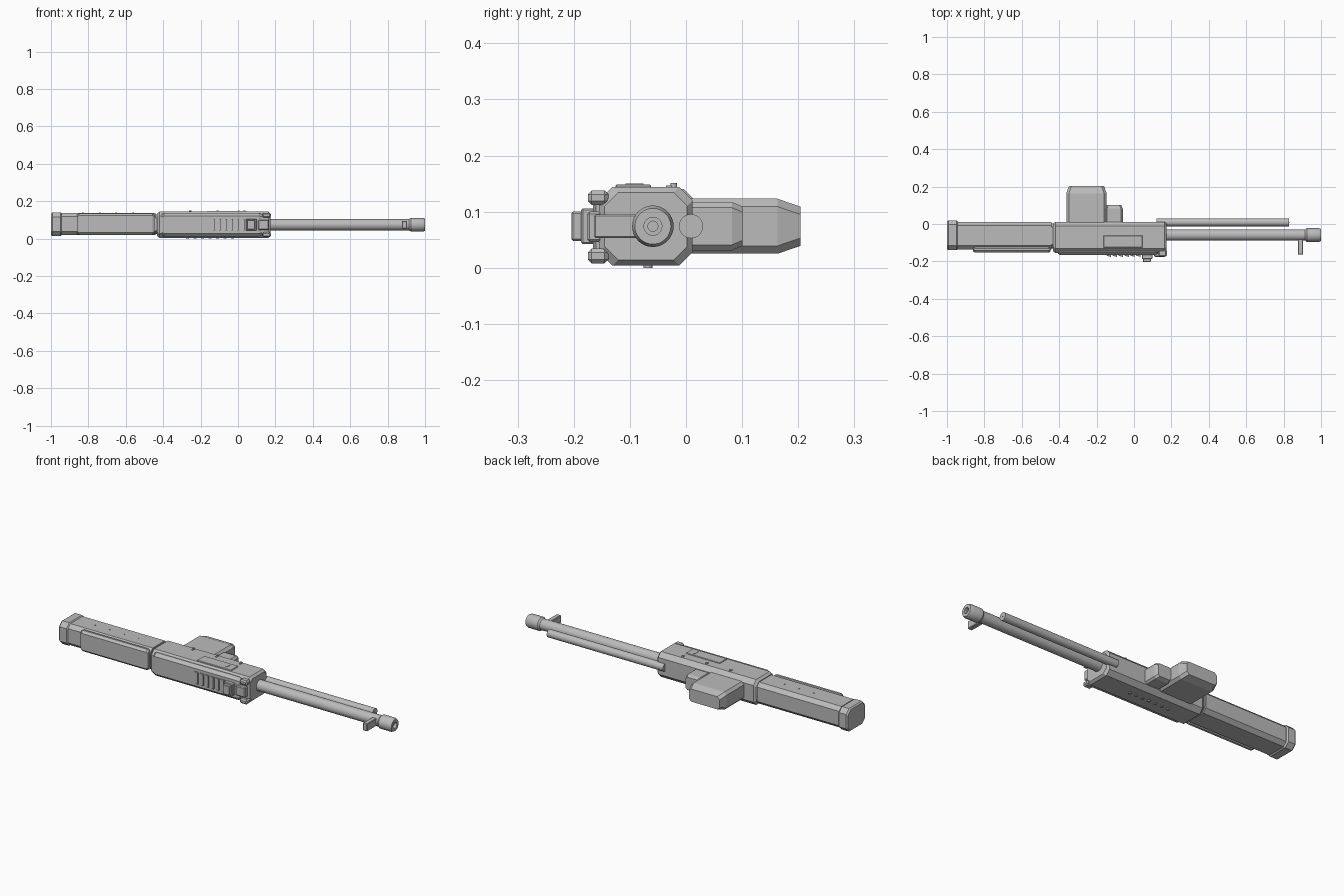
import bpy, bmesh, math
from mathutils import Vector

if "Cube" in bpy.data.objects:
    bpy.data.objects.remove(bpy.data.objects["Cube"])

steel = bpy.data.materials.new("plain grey")
steel.use_nodes = True
GREY = (0.5, 0.5, 0.5, 1)
steel.diffuse_color = GREY
steel.node_tree.nodes["Principled BSDF"].inputs["Base Color"].default_value = GREY


def finish(name, bm, smooth=False):
    bmesh.ops.recalc_face_normals(bm, faces=bm.faces)
    mesh = bpy.data.meshes.new(name)
    bm.to_mesh(mesh)
    bm.free()
    mesh.materials.append(steel)
    obj = bpy.data.objects.new(name, mesh)
    bpy.context.collection.objects.link(obj)
    if smooth:
        bpy.ops.object.select_all(action="DESELECT")
        obj.select_set(True)
        bpy.context.view_layer.objects.active = obj
        bpy.ops.object.shade_smooth_by_angle(angle=math.radians(35))
    return obj


def skin(bm, rings):
    """Join rings of equal size and cap both ends."""
    loops = [[bm.verts.new(p) for p in ring] for ring in rings]
    n = len(loops[0])
    for a, b in zip(loops, loops[1:]):
        for i in range(n):
            j = (i + 1) % n
            bm.faces.new((a[i], a[j], b[j], b[i]))
    bm.faces.new(loops[0])
    bm.faces.new(loops[-1])


def octagon(u0, u1, v0, v1, c):
    return [(u0 + c, v0), (u1 - c, v0), (u1, v0 + c), (u1, v1 - c),
            (u1 - c, v1), (u0 + c, v1), (u0, v1 - c), (u0, v0 + c)]


def chamfered(name, u, v, c, stations, axis="x"):
    """Octagonal block; stations are (position, inset) along the axis."""
    bm = bmesh.new()
    rings = []
    for t, k in stations:
        pts = octagon(u[0] + k, u[1] - k, v[0] + k, v[1] - k, c)
        rings.append([(t, a, b) if axis == "x" else (a, t, b) for a, b in pts])
    skin(bm, rings)
    return finish(name, bm)


def box(name, x, y, z, bevel=0.0):
    bm = bmesh.new()
    bmesh.ops.create_cube(bm, size=1)
    for vert in bm.verts:
        vert.co = Vector([(a + b) / 2 + c * (b - a) for c, (a, b) in zip(vert.co, (x, y, z))])
    if bevel:
        bmesh.ops.bevel(bm, geom=bm.edges[:], offset=bevel, segments=1, affect="EDGES")
    return finish(name, bm)


def turned(name, y, z, profile, sides=32):
    """Round part about an x axis from (x, radius) pairs."""
    bm = bmesh.new()
    angles = [math.tau * i / sides for i in range(sides)]
    skin(bm, [[(x, y + r * math.cos(a), z + r * math.sin(a)) for a in angles]
              for x, r in profile])
    return finish(name, bm, smooth=True)


def stud(name, x, y, z0, z1, r):
    bm = bmesh.new()
    skin(bm, [[(x + r * math.cos(a * math.tau / 12), y + r * math.sin(a * math.tau / 12), z)
               for a in range(12)] for z in (z0, z1)])
    return finish(name, bm, smooth=True)


# Stock with butt pad and raised side panel
chamfered("butt_pad", (-0.14, 0.02), (0.013, 0.14), 0.024,
          [(-1, 0.006), (-0.992, 0), (-0.95, 0), (-0.942, 0.006)])
chamfered("stock", (-0.135, 0.011), (0.018, 0.137), 0.02, [(-0.943, 0), (-0.44, 0)])
chamfered("stock_neck", (-0.13, 0.004), (0.024, 0.13), 0.02, [(-0.45, 0), (-0.42, 0)])
chamfered("stock_panel", (-0.153, -0.118), (0.02, 0.135), 0.012,
          [(-0.86, 0.006), (-0.85, 0), (-0.456, 0), (-0.446, 0.006)])
for i in range(4):
    stud("stock_pin", -0.83 + 0.09 * i, -0.06, 0.13, 0.139, 0.004)

# Receiver with side cheek
chamfered("receiver", (-0.155, 0.012), (0.004, 0.144), 0.024,
          [(-0.433, 0.01), (-0.42, 0), (0.162, 0), (0.174, 0.01)])
chamfered("receiver_cheek", (-0.166, -0.13), (0.01, 0.138), 0.016,
          [(-0.405, 0.006), (-0.395, 0), (0.11, 0), (0.125, 0.006)])

# Louvres on the cheek, each one sloping towards the front
for i in range(6):
    x = -0.148 + 0.032 * i
    bm = bmesh.new()
    skin(bm, [[(x, -0.16, z), (x, -0.169, z), (x + 0.024, -0.176, z), (x + 0.024, -0.16, z)]
              for z in (0.042, 0.106)])
    finish("louvre", bm)

# Push button, front clips and front cheek plate
box("button_base", (0.042, 0.098), (-0.187, -0.16), (0.042, 0.106), 0.003)
box("button", (0.048, 0.09), (-0.204, -0.18), (0.048, 0.1), 0.003)
box("front_plate", (0.108, 0.165), (-0.176, -0.15), (0.046, 0.1), 0.004)
for z in ((0.008, 0.034), (0.112, 0.138)):
    box("front_clip", (0.13, 0.176), (-0.175, -0.138), z, 0.007)

# Top cover, hinge pins and underside studs
box("top_cover", (-0.163, 0.046), (-0.126, -0.062), (0.14, 0.148), 0.002)
box("cover_latch", (0.0, 0.008), (-0.108, -0.076), (0.147, 0.15))
for x in (-0.255, -0.11, 0.035):
    stud("hinge_pin", x, -0.022, 0.14, 0.151, 0.006)
    box("hinge_tab", (x - 0.004, x + 0.004), (-0.036, -0.022), (0.14, 0.147))
for i in range(7):
    stud("underside_stud", -0.27 + 0.04 * i, -0.068, 0.0, 0.006, 0.008)

# Magazine and the smaller block ahead of it
chamfered("magazine", (-0.362, -0.146), (0.025, 0.123), 0.014,
          [(0.0, 0), (0.163, 0), (0.204, 0.014)], axis="y")
chamfered("forward_block", (-0.155, -0.06), (0.031, 0.117), 0.01,
          [(0.0, 0), (0.082, 0), (0.101, 0.008)], axis="y")

# Barrel, muzzle with bore, and gas tube
turned("barrel", -0.059, 0.074, [(0.16, 0.03), (0.93, 0.03)])
turned("muzzle", -0.059, 0.074,
       [(0.915, 0.03), (0.924, 0.037), (0.988, 0.037), (1.0, 0.032),
        (1.0, 0.016), (0.985, 0.016), (0.985, 0.009), (0.96, 0.009)])
turned("gas_tube", 0.009, 0.074, [(0.12, 0.0215), (0.83, 0.0215)])
stud_hole = turned("tube_tip", 0.009, 0.074, [(0.829, 0.003), (0.832, 0.003)], 12)

# Front sight post
box("front_sight", (0.877, 0.904), (-0.164, -0.08), (0.053, 0.095), 0.003)
